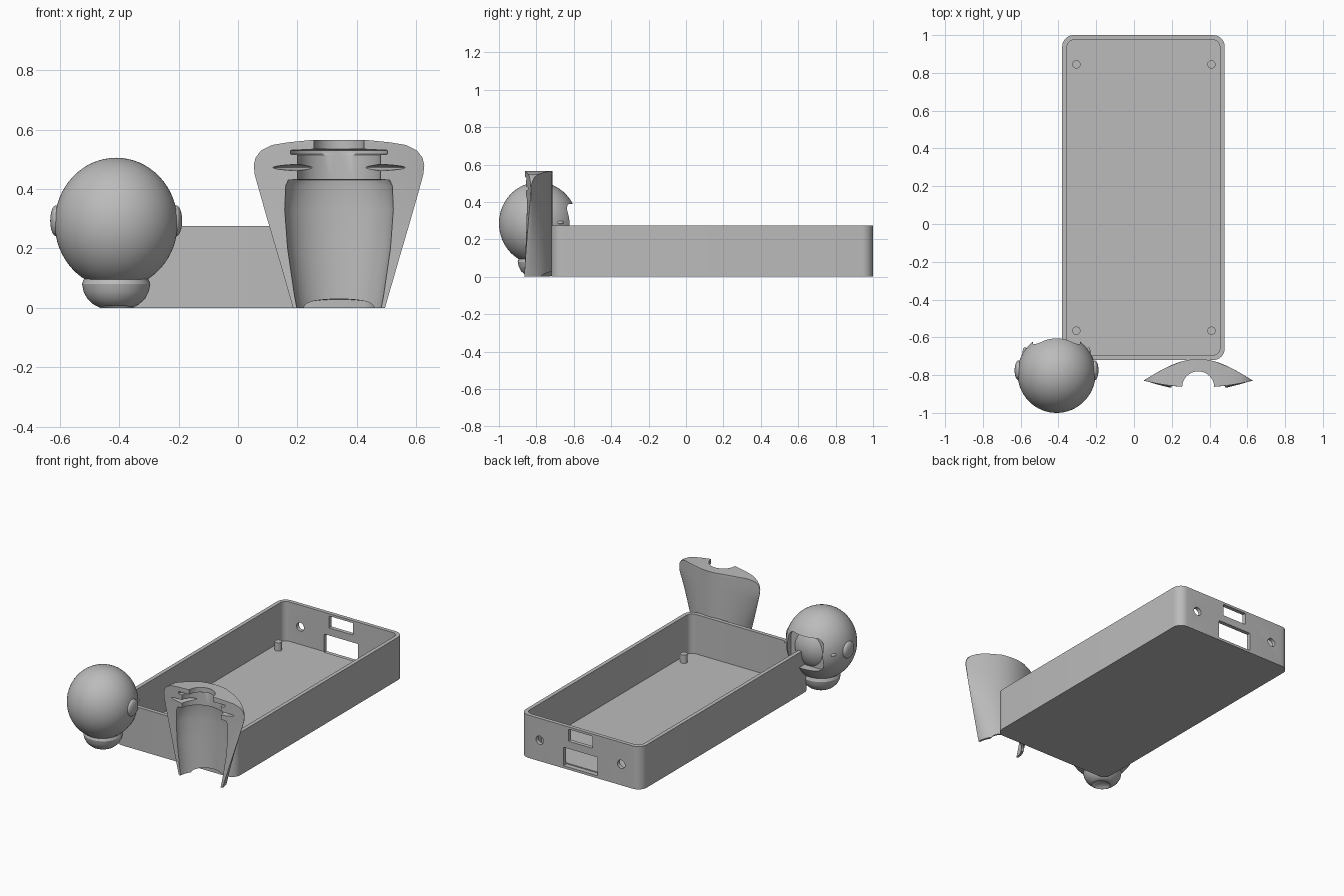
import bpy, bmesh
from math import sin, cos, pi, sqrt, radians

cube = bpy.data.objects.get("Cube")
if cube:
    bpy.data.objects.remove(cube)

grey = bpy.data.materials.new("plain_grey")
grey.use_nodes = True
grey.diffuse_color = (0.5, 0.5, 0.5, 1)
grey.node_tree.nodes["Principled BSDF"].inputs["Base Color"].default_value = (0.5, 0.5, 0.5, 1)


def finish(name, bm):
    bmesh.ops.recalc_face_normals(bm, faces=bm.faces)
    me = bpy.data.meshes.new(name)
    bm.to_mesh(me)
    bm.free()
    ob = bpy.data.objects.new(name, me)
    me.materials.append(grey)
    bpy.context.collection.objects.link(ob)
    return ob


def loft(name, loops):
    """Skin a stack of equal-length loops and cap both ends."""
    bm = bmesh.new()
    rings = [[bm.verts.new(p) for p in loop] for loop in loops]
    n = len(rings[0])
    for a, b in zip(rings, rings[1:]):
        for i in range(n):
            j = (i + 1) % n
            bm.faces.new((a[i], a[j], b[j], b[i]))
    bm.faces.new(rings[0][::-1])
    bm.faces.new(rings[-1])
    return finish(name, bm)


def ellipse(cx, cy, z, rx, ry, n=48):
    return [(cx + rx * cos(2 * pi * i / n), cy + ry * sin(2 * pi * i / n), z) for i in range(n)]


def rounded_box(name, lo, hi, r, axis="z"):
    """Box with four rounded edges running along z or y."""
    a = 1 if axis == "z" else 2
    d = 3 - a
    loops = []
    for level in (lo[d], hi[d]):
        loop = []
        for k, (sx, sv) in enumerate(((1, 1), (-1, 1), (-1, -1), (1, -1))):
            cx = hi[0] - r if sx > 0 else lo[0] + r
            cv = hi[a] - r if sv > 0 else lo[a] + r
            for s in range(9):
                t = (k + s / 8) * pi / 2
                u, v = cx + r * cos(t), cv + r * sin(t)
                loop.append((u, v, level) if axis == "z" else (u, level, v))
        loops.append(loop)
    return loft(name, loops)


def ball(name, centre, radii, seg=48):
    bm = bmesh.new()
    bmesh.ops.create_uvsphere(bm, u_segments=seg, v_segments=seg // 2, radius=1)
    bmesh.ops.scale(bm, vec=radii, verts=bm.verts)
    bmesh.ops.translate(bm, vec=centre, verts=bm.verts)
    return finish(name, bm)


def rod_y(name, x, z, r, y0, y1):
    return loft(name, [[(px, y, pz) for px, pz, _ in ellipse(x, z, 0, r, r, 24)] for y in (y0, y1)])


def cut(ob, *cutters):
    for c in cutters:
        c.hide_render = True
        mod = ob.modifiers.new("cut", "BOOLEAN")
        mod.operation = "DIFFERENCE"
        mod.solver = "EXACT"
        mod.object = c
        bpy.context.view_layer.objects.active = ob
        bpy.ops.object.modifier_apply(modifier=mod.name)
        bpy.data.objects.remove(c)


# Tray with ports and screw holes in the back wall
tray = rounded_box("tray", (-0.38, -0.72, 0), (0.48, 1, 0.275), 0.06)
MID = 0.05
cut(tray,
    rounded_box("cavity", (-0.355, -0.695, 0.022), (0.455, 0.975, 0.4), 0.04),
    rounded_box("wide_port", (MID - 0.12, 0.968, 0.016), (MID + 0.12, 1.1, 0.135), 0.004, "y"),
    rounded_box("small_port", (MID - 0.085, 0.9, 0.183), (MID + 0.085, 1.1, 0.26), 0.004, "y"),
    *[rod_y("screw_hole", MID + s * 0.29, 0.135, 0.027, 0.9, 1.1) for s in (-1, 1)])

# Standing posts on the tray floor
for x in (-0.305, 0.41):
    for y in (-0.565, 0.845):
        loft("tray_post", [ellipse(x, y, z, 0.022, 0.022, 24) for z in (0.015, 0.075)])

# Helmet with a recessed face opening
HX, HY = -0.41, -0.79
helmet = ball("helmet", (HX, HY, 0.285), (0.207, 0.21, 0.22), 64)
cut(helmet, rounded_box("face_opening", (HX - 0.125, -0.66, 0.18), (HX + 0.125, -0.5, 0.39), 0.05, "y"))
ball("face", (HX, HY, 0.285), (0.16, 0.165, 0.17))
for s in (-1, 1):
    ball("ear_disc", (HX + s * 0.202, -0.775, 0.293), (0.02, 0.052, 0.052), 32)
    ball("cheek_bump", (HX + s * 0.168, -0.68, 0.29), (0.012, 0.028, 0.01), 24)

# Neck below the helmet with a hollow underside
neck = loft("neck", [ellipse(HX, -0.785, z, r, r) for z, r in
                     ((0, 0.055), (0.01, 0.075), (0.03, 0.097), (0.055, 0.11), (0.08, 0.115), (0.12, 0.1))])
cut(neck, ball("neck_hollow", (HX, -0.80, -0.01), (0.06, 0.06, 0.035), 32))

# Torso half shell: round at the hem, wide winged shoulders at the top
TX, TY = 0.34, -0.865


def torso_loop(z, w, ref, t, n=32):
    front, back = [], []
    for i in range(n + 1):
        x = w * sin(pi / 2 * (2 * i / n - 1))
        u = min(1, abs(x) / ref)
        yf = 0.035 * t * u * u
        yb = 0.15 * ((1 - t) * sqrt(1 - u * u) + t * (0.75 * cos(pi / 2 * u) + 0.25))
        front.append((TX + x, TY + yf, z))
        back.append((TX + x, TY + max(yb, yf + 0.003), z))
    return front + back[::-1]


levels = ((0, 0.155, 0), (0.15, 0.198, 0.3), (0.3, 0.242, 0.65), (0.42, 0.276, 0.95),
          (0.45, 0.284, 1), (0.48, 0.287, 1), (0.505, 0.281, 1), (0.53, 0.262, 1),
          (0.548, 0.225, 1), (0.557, 0.17, 1), (0.565, 0.09, 1))
torso = loft("torso_shell", [torso_loop(z, w, w if z < 0.47 else 0.287, t) for z, w, t in levels])

# Hollow, rim ledge and neck hole share one stepped cutter
hollow = ((-0.02, 0.138, 0.13), (0.04, 0.15, 0.13), (0.2, 0.174, 0.133), (0.33, 0.184, 0.135),
          (0.41, 0.181, 0.133), (0.43, 0.172, 0.13), (0.432, 0.14, 0.12), (0.515, 0.14, 0.12),
          (0.517, 0.165, 0.12), (0.53, 0.165, 0.12), (0.534, 0.085, 0.085), (0.6, 0.085, 0.085))
cut(torso,
    loft("torso_hollow", [ellipse(TX, TY, z, rx, ry) for z, rx, ry in hollow]),
    ball("side_slots", (TX, TY, 0.472), (0.228, 0.1, 0.014)),
    ball("hem_scallop", (TX, -0.75, 0), (0.13, 0.1, 0.03)))

# Smooth shading with crisp edges
for ob in bpy.context.scene.objects:
    ob.select_set(ob.type == "MESH")
bpy.context.view_layer.objects.active = torso
bpy.ops.object.shade_smooth_by_angle(angle=radians(30))
